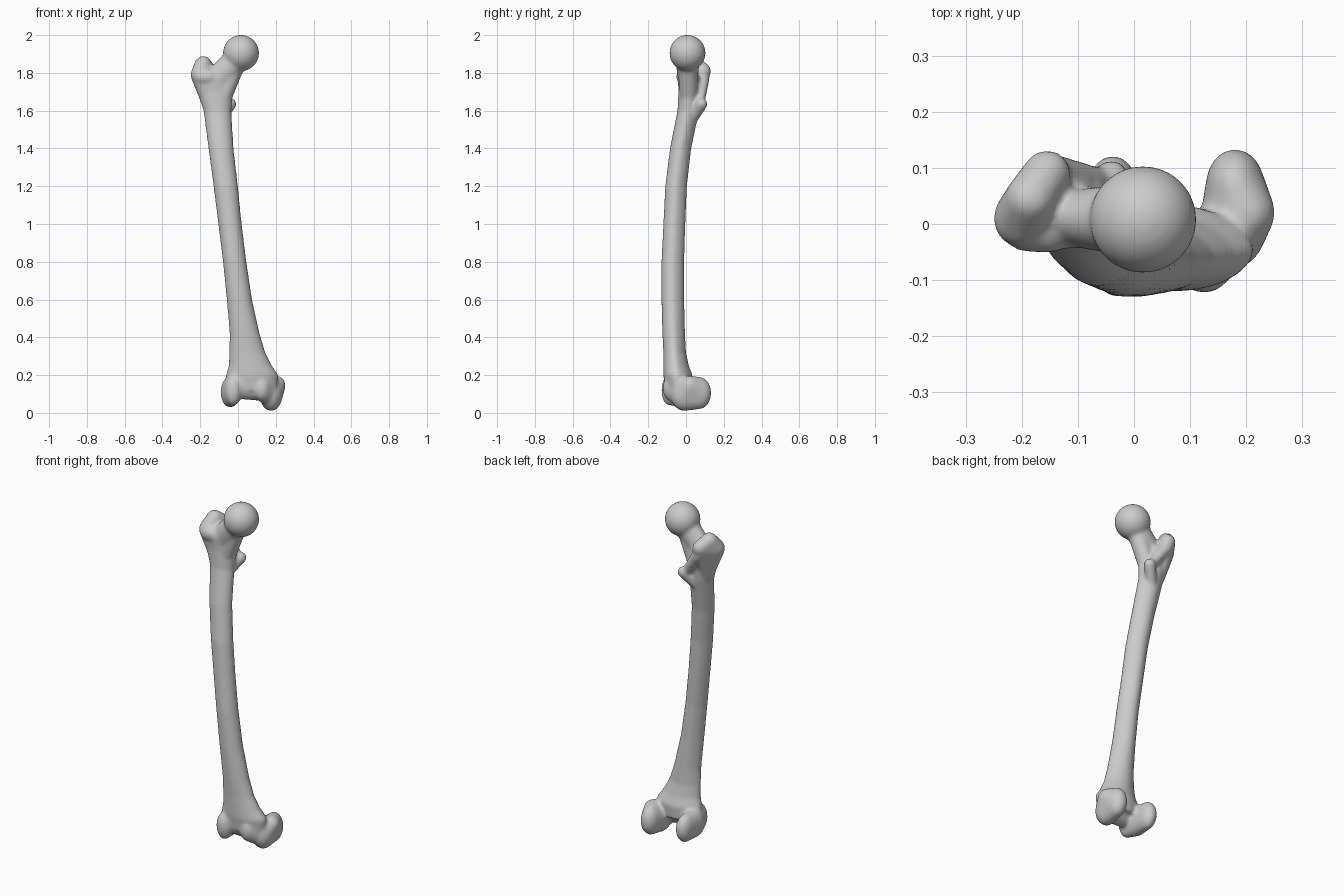
import bpy
import bmesh
from math import sin, cos, pi
from mathutils import Vector, Matrix

cube = bpy.data.objects.get("Cube")
if cube:
    bpy.data.objects.remove(cube, do_unlink=True)

bone = bpy.data.materials.new("bone grey")
bone.use_nodes = True
COLOUR = (0.6, 0.6, 0.6, 1)
bone.diffuse_color = COLOUR
bone.node_tree.nodes["Principled BSDF"].inputs["Base Color"].default_value = COLOUR

parts = bmesh.new()


def add_part(part):
    """Append a closed piece to the bone."""
    bmesh.ops.recalc_face_normals(part, faces=part.faces)
    mesh = bpy.data.meshes.new("piece")
    part.to_mesh(mesh)
    part.free()
    parts.from_mesh(mesh)
    bpy.data.meshes.remove(mesh)


def hull(*blobs):
    """Wrap a convex skin round ellipsoids given as (centre, radii)."""
    part = bmesh.new()
    for centre, radii in blobs:
        place = Matrix.Translation(centre) @ Matrix.Diagonal((*radii, 1))
        bmesh.ops.create_uvsphere(part, u_segments=24, v_segments=16, radius=1, matrix=place)
    if len(blobs) > 1:
        skin = bmesh.ops.convex_hull(part, input=part.verts)
        spare = [g for g in skin["geom_interior"] if isinstance(g, bmesh.types.BMVert)]
        bmesh.ops.delete(part, geom=spare, context="VERTS")
        # Keep only the outer skin
        outer = {g for g in skin["geom"] if isinstance(g, bmesh.types.BMFace)}
        old = [f for f in part.faces if f not in outer]
        bmesh.ops.delete(part, geom=old, context="FACES")
    add_part(part)


def ball(x, y, z, r):
    return (x, y, z), (r, r, r)


def loft(sections, count=28):
    """Bridge level rings given as (z, left, right, front, back)."""
    part = bmesh.new()
    rings = []
    for z, x0, x1, y0, y1 in sections:
        ring = []
        for i in range(count):
            a = 2 * pi * i / count
            pinch = 1 - 0.22 * max(0, sin(a))   # narrower ridge at the back
            ring.append(part.verts.new(((x0 + x1) / 2 + (x1 - x0) / 2 * cos(a) * pinch,
                                        (y0 + y1) / 2 + (y1 - y0) / 2 * sin(a), z)))
        rings.append(ring)
    for low, high in zip(rings, rings[1:]):
        for i in range(count):
            j = (i + 1) % count
            part.faces.new((low[i], low[j], high[j], high[i]))
    part.faces.new(rings[0])
    part.faces.new(rings[-1])
    add_part(part)


# Bowed shaft, flaring at both ends
loft([
    (0.12, -0.07, 0.21, -0.11, 0.03),
    (0.20, -0.065, 0.215, -0.12, 0.035),
    (0.25, -0.05, 0.18, -0.12, 0.015),
    (0.32, -0.046, 0.145, -0.12, 0.0),
    (0.42, -0.045, 0.115, -0.125, -0.005),
    (0.60, -0.06, 0.075, -0.13, -0.01),
    (0.80, -0.08, 0.045, -0.13, -0.01),
    (1.00, -0.105, 0.02, -0.12, -0.003),
    (1.20, -0.13, 0.0, -0.11, 0.005),
    (1.40, -0.157, -0.023, -0.085, 0.028),
    (1.60, -0.183, -0.035, -0.045, 0.07),
    (1.70, -0.215, -0.025, -0.04, 0.08),
    (1.78, -0.23, -0.03, -0.045, 0.08),
])

# Ball head and neck
hull(ball(0.016, 0.008, 1.905, 0.096))
hull(ball(0.0, 0.008, 1.88, 0.066),
     ((-0.11, 0.01, 1.76), (0.06, 0.05, 0.085)))
hull(ball(-0.01, 0.01, 1.85, 0.05), ball(-0.085, 0.015, 1.66, 0.048))

# Greater trochanter, hooked towards the back
hull(ball(-0.198, 0.01, 1.79, 0.053), ball(-0.185, 0.045, 1.845, 0.045),
     ball(-0.155, 0.09, 1.81, 0.042), ball(-0.15, 0.02, 1.62, 0.035))
hull(ball(-0.19, -0.005, 1.78, 0.045), ball(-0.15, -0.01, 1.78, 0.042))

# Crest running down to the lesser trochanter
hull(ball(-0.145, 0.09, 1.77, 0.035), ball(-0.06, 0.075, 1.65, 0.025))
hull(ball(-0.04, 0.082, 1.635, 0.032), ball(-0.09, 0.035, 1.56, 0.03))

# Inner condyle
hull(((0.18, 0.07, 0.105), (0.052, 0.064, 0.085)),
     ((0.175, -0.01, 0.095), (0.06, 0.07, 0.085)),
     ball(0.2, 0.02, 0.145, 0.052))
hull(((0.175, -0.01, 0.1), (0.055, 0.06, 0.08)),
     ((0.125, -0.085, 0.13), (0.045, 0.038, 0.065)))

# Outer condyle
hull(((-0.038, 0.06, 0.11), (0.046, 0.062, 0.08)),
     ((-0.045, -0.02, 0.11), (0.047, 0.06, 0.08)),
     ((-0.025, -0.09, 0.12), (0.045, 0.04, 0.08)))

# Grooved saddle between the condyles
hull(((0.0, -0.06, 0.15), (0.05, 0.055, 0.075)),
     ((0.1, -0.05, 0.15), (0.05, 0.055, 0.085)))

mesh = bpy.data.meshes.new("thigh_bone")
parts.to_mesh(mesh)
parts.free()
mesh.materials.append(bone)
femur = bpy.data.objects.new("thigh_bone", mesh)
bpy.context.collection.objects.link(femur)

# Fuse the pieces into one soft skin
fuse = femur.modifiers.new("fuse", "REMESH")
fuse.mode = "VOXEL"
fuse.voxel_size = 0.009
fuse.use_smooth_shade = True
soften = femur.modifiers.new("soften", "SMOOTH")
soften.factor = 0.5
soften.iterations = 7
